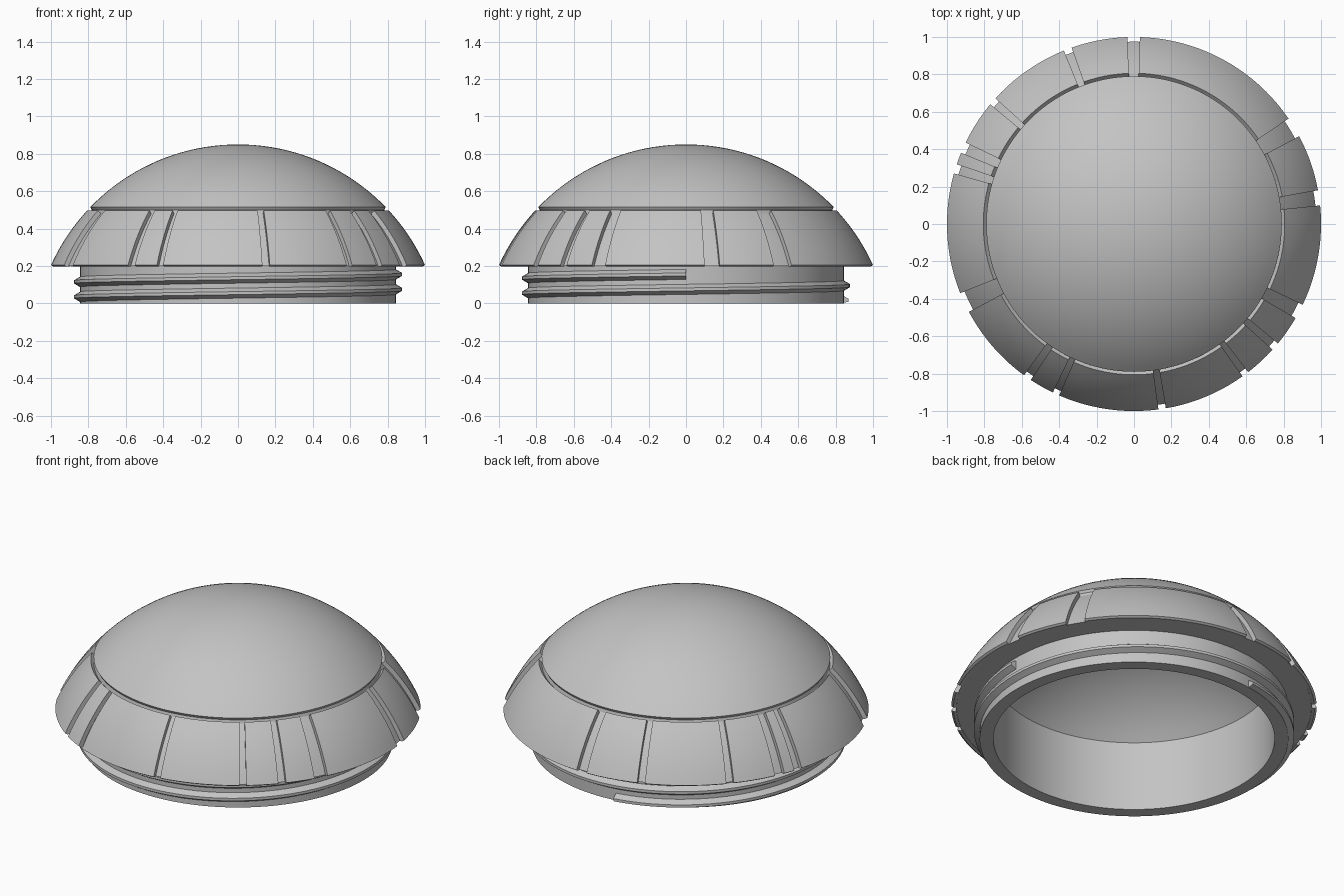
import bpy, bmesh, math

if "Cube" in bpy.data.objects:
    bpy.data.objects.remove(bpy.data.objects["Cube"])

SPHERE_R, SPHERE_Z = 1.0977, -0.2477   # shared sphere of dome and panels

grey = bpy.data.materials.new("plain_grey")
grey.use_nodes = True
grey.diffuse_color = (0.55, 0.55, 0.55, 1)
grey.node_tree.nodes["Principled BSDF"].inputs["Base Color"].default_value = (0.55, 0.55, 0.55, 1)


def arc(radius, r0, r1, steps):
    """Points (r, z) on the shared-centre sphere, spaced evenly by angle."""
    a0, a1 = math.asin(r0 / radius), math.asin(r1 / radius)
    angles = [a0 + (a1 - a0) * i / steps for i in range(steps + 1)]
    return [(radius * math.sin(a), SPHERE_Z + radius * math.cos(a)) for a in angles]


def sweep(name, profile, start, end, steps, rise=0.0, ring=False):
    """Turn a (r, z) profile about z; a ring closes on itself, else ends are capped."""
    bm = bmesh.new()
    rows = []
    for i in range(steps if ring else steps + 1):
        t = i / steps
        a = math.radians(start + (end - start) * t)
        rows.append([bm.verts.new((r * math.cos(a), r * math.sin(a), max(0.001, z + rise * t) if rise else z))
                     for r, z in profile])
    n = len(profile)
    for i in range(steps):
        a, b = rows[i], rows[(i + 1) % len(rows)]
        for j in range(n if not ring else n - 1):
            k = (j + 1) % n
            bm.faces.new((a[j], b[j], b[k], a[k]))
    if not ring:
        bm.faces.new(rows[0])
        bm.faces.new(rows[-1])
    bmesh.ops.remove_doubles(bm, verts=bm.verts, dist=1e-5)
    bmesh.ops.recalc_face_normals(bm, faces=bm.faces)
    mesh = bpy.data.meshes.new(name)
    bm.to_mesh(mesh)
    bm.free()
    mesh.materials.append(grey)
    obj = bpy.data.objects.new(name, mesh)
    bpy.context.collection.objects.link(obj)
    bpy.ops.object.select_all(action='DESELECT')
    obj.select_set(True)
    bpy.context.view_layer.objects.active = obj
    bpy.ops.object.shade_smooth_by_angle(angle=math.radians(25))
    return obj


# Hollow body: dome, ring groove, recessed skirt floor, neck and inner bowl
body = arc(SPHERE_R, 0, 0.79, 20)
body += [(0.782, 0.5)]
body += arc(SPHERE_R - 0.025, 0.787, 0.975, 8)
body += [(0.845, 0.2), (0.845, 0), (0.77, 0)]
body += arc(1.02, 0.77, 0, 16)
sweep("hollow_dome_body", body, 0, 360, 128, ring=True)

# Raised skirt panels, split by the grooves (start and end angle of each groove)
grooves = [(5.7, 10.4), (28, 34.3), (88.2, 92), (109.5, 112), (137.8, 140.2),
           (154.2, 157.6), (161.4, 164.3), (201.7, 208), (234, 236.5),
           (244.3, 246.4), (277.5, 279.8), (305.5, 307.6), (317.8, 320.3), (329.8, 334.4)]
panel = arc(SPHERE_R, 0.806, 1.0, 9)
panel += [(0.988, 0.197), (0.972, 0.198)]
panel += arc(SPHERE_R - 0.028, 0.965, 0.787, 8)
for i, (_, start) in enumerate(grooves):
    end = grooves[(i + 1) % len(grooves)][0]
    if end < start:
        end += 360
    sweep(f"skirt_panel_{i + 1}", panel, start, end, max(2, math.ceil((end - start) / 2.8)))

# Screw thread winding up the neck
PITCH, FIRST, LAST = 0.08, 98, 720
rise = PITCH * (LAST - FIRST) / 360
base = 0.155 - rise
thread = [(0.84, base - 0.03), (0.877, base - 0.008), (0.877, base + 0.008), (0.84, base + 0.03)]
sweep("screw_thread", thread, FIRST, LAST, 220, rise=rise)
